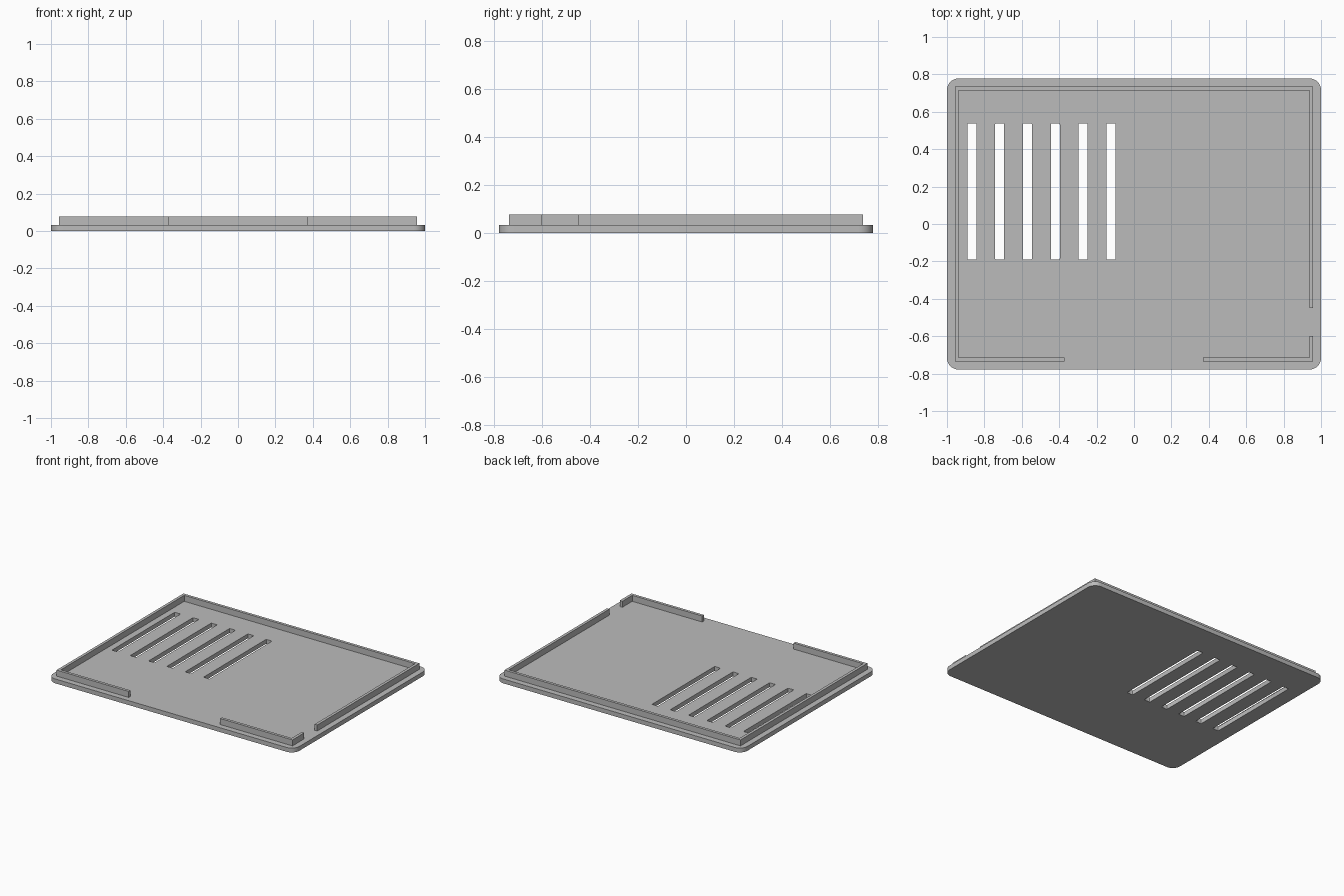
import bpy, bmesh
from math import sin, cos, pi

cube = bpy.data.objects.get("Cube")
if cube:
    bpy.data.objects.remove(cube, do_unlink=True)

grey = bpy.data.materials.new("plain grey")
grey.use_nodes = True
COLOUR = (0.5, 0.5, 0.5, 1)
grey.diffuse_color = COLOUR
grey.node_tree.nodes["Principled BSDF"].inputs["Base Color"].default_value = COLOUR

PLATE_TOP, LIP_TOP = 0.032, 0.076


def rounded_rect(x0, x1, y0, y1, r, steps):
    """Outline of a rectangle with rounded corners."""
    centres = [(x1 - r, y1 - r), (x0 + r, y1 - r), (x0 + r, y0 + r), (x1 - r, y0 + r)]
    return [(cx + r * cos((q + s / steps) * pi / 2), cy + r * sin((q + s / steps) * pi / 2))
            for q, (cx, cy) in enumerate(centres) for s in range(steps + 1)]


def prism(name, outlines, z0, z1):
    """Extrude closed outlines; outlines inside the first become holes."""
    curve = bpy.data.curves.new(name, "CURVE")
    curve.dimensions = "2D"
    curve.fill_mode = "BOTH"
    curve.extrude = (z1 - z0) / 2
    for points in outlines:
        spline = curve.splines.new("POLY")
        spline.points.add(len(points) - 1)
        for p, (x, y) in zip(spline.points, points):
            p.co = (x, y, 0, 1)
        spline.use_cyclic_u = True
    obj = bpy.data.objects.new(name, curve)
    bpy.context.collection.objects.link(obj)
    bpy.ops.object.select_all(action="DESELECT")
    obj.select_set(True)
    bpy.context.view_layer.objects.active = obj
    bpy.ops.object.convert(target="MESH")
    obj = bpy.context.object
    obj.name = name
    # Weld the caps to the sides and rest the part at its base height
    bm = bmesh.new()
    bm.from_mesh(obj.data)
    bmesh.ops.remove_doubles(bm, verts=bm.verts, dist=0.0002)
    bmesh.ops.recalc_face_normals(bm, faces=bm.faces)
    bmesh.ops.translate(bm, verts=bm.verts, vec=(0, 0, (z0 + z1) / 2))
    bm.to_mesh(obj.data)
    bm.free()
    obj.data.materials.clear()
    obj.data.materials.append(grey)
    bpy.ops.object.shade_smooth_by_angle(angle=pi / 6)
    return obj


# Base plate with six vent slots
plate = rounded_rect(-1, 1, -0.778, 0.778, 0.062, 8)
slots = []
for i in range(6):
    x = -0.867 + i * 0.1487
    slots.append(rounded_rect(x - 0.024, x + 0.024, -0.19, 0.538, 0.005, 2))
prism("vented_plate", [plate] + slots, 0, PLATE_TOP)

# Raised lip: outer and inner limits, open at the front and on the left side
OX, OY, T = 0.958, 0.736, 0.021
IX, IY = OX - T, OY - T
main_lip = [(OX, -0.45), (OX, OY), (-OX, OY), (-OX, -OY), (-0.372, -OY),
            (-0.372, -IY), (-IX, -IY), (-IX, IY), (IX, IY), (IX, -0.45)]
prism("main_lip", [main_lip], PLATE_TOP, LIP_TOP)

corner_lip = [(0.37, -OY), (OX, -OY), (OX, -0.6), (IX, -0.6), (IX, -IY), (0.37, -IY)]
prism("corner_lip", [corner_lip], PLATE_TOP, LIP_TOP)
